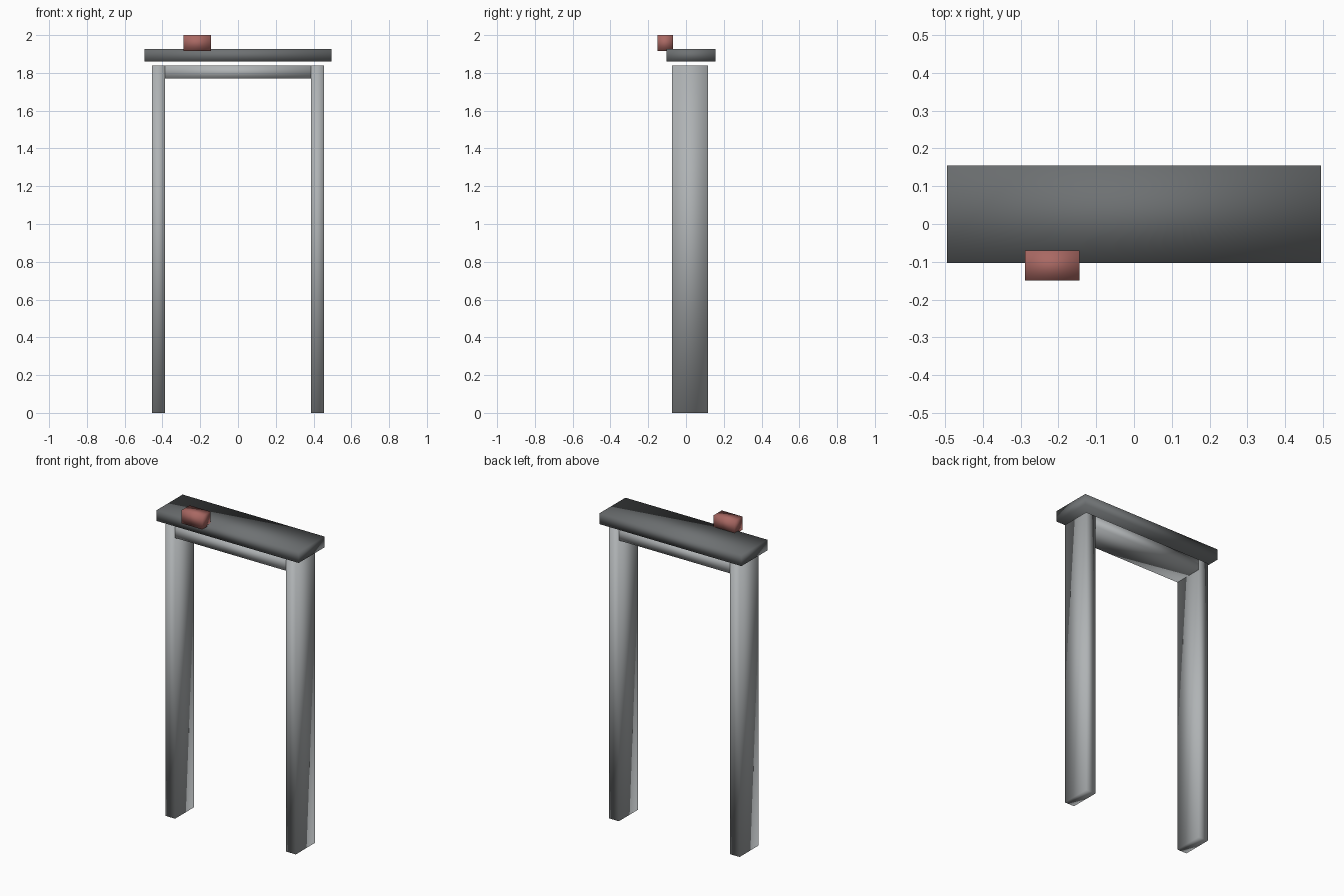
import bpy
from mathutils import Vector

# Remove the default cube only
if "Cube" in bpy.data.objects:
    bpy.data.objects.remove(bpy.data.objects["Cube"], do_unlink=True)


def flat_material(name, rgb):
    mat = bpy.data.materials.new(name)
    mat.use_nodes = True
    mat.diffuse_color = (*rgb, 1)
    bsdf = next(n for n in mat.node_tree.nodes if n.type == 'BSDF_PRINCIPLED')
    bsdf.inputs["Base Color"].default_value = (*rgb, 1)
    bsdf.inputs["Roughness"].default_value = 0.8
    return mat


def box(name, low, high, mat):
    """Soft-shaded box between two opposite corners."""
    low, high = Vector(low), Vector(high)
    bpy.ops.mesh.primitive_cube_add(size=1, location=(low + high) / 2)
    obj = bpy.context.object
    obj.name = obj.data.name = name
    obj.scale = high - low
    bpy.ops.object.transform_apply(location=False, rotation=False, scale=True)
    bpy.ops.object.shade_smooth()
    obj.data.materials.append(mat)
    return obj


light_stone = flat_material("light grey stone", (0.43, 0.45, 0.46))
dark_stone = flat_material("dark grey stone", (0.155, 0.165, 0.17))
red_clay = flat_material("dull red", (0.40, 0.14, 0.125))

# Frame dimensions
inner, outer = 0.387, 0.455
front, back = -0.074, 0.116
beam_bottom, frame_top = 1.77, 1.838

# Two upright posts
box("left_post", (inner, front, 0), (outer, back, frame_top), light_stone)
box("right_post", (-outer, front, 0), (-inner, back, frame_top), light_stone)

# Beam fitted flush between the posts
box("cross_beam", (-inner, front, beam_bottom), (inner, back, frame_top), light_stone)

# Overhanging cap slab, set slightly above the frame
box("cap_slab", (-0.495, -0.103, 1.859), (0.495, 0.155, 1.927), dark_stone)

# Small block on the front edge of the slab
box("red_block", (-0.289, -0.15, 1.917), (-0.144, -0.07, 2.0), red_clay)
